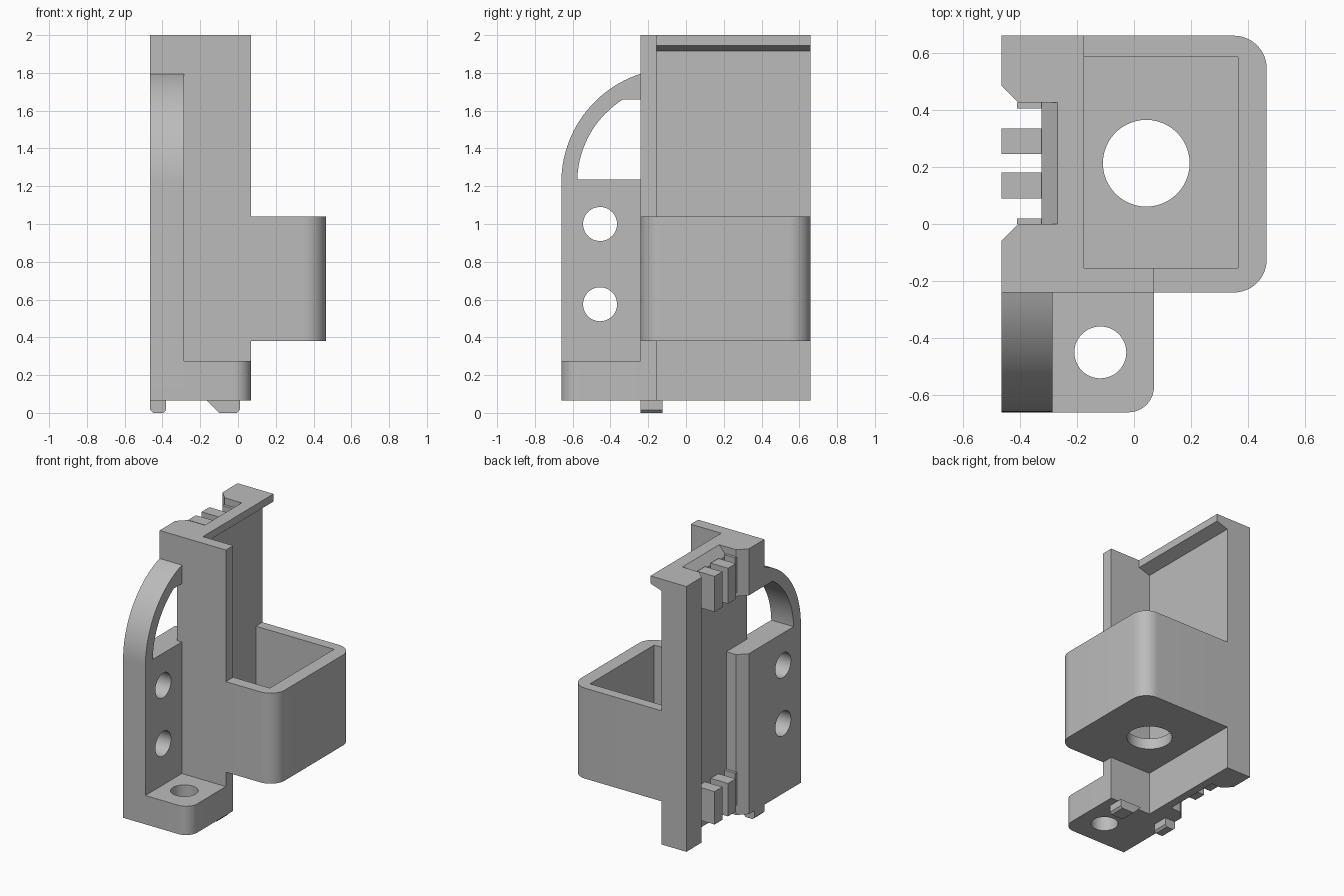
import bpy, bmesh
from math import sin, cos, pi, radians, sqrt, atan2
from mathutils import Vector

default = bpy.data.objects.get("Cube")
if default:
    bpy.data.objects.remove(default, do_unlink=True)

grey = bpy.data.materials.new("plain grey")
grey.use_nodes = True
COLOUR = (0.5, 0.5, 0.5, 1)
grey.diffuse_color = COLOUR
grey.node_tree.nodes["Principled BSDF"].inputs["Base Color"].default_value = COLOUR


def prism(name, pts, axis, lo, hi):
    """Extrude a closed profile along an axis (profile planes: yz, xz, xy)."""
    place = {"x": lambda a, b, t: (t, a, b),
             "y": lambda a, b, t: (a, t, b),
             "z": lambda a, b, t: (a, b, t)}[axis]
    bm = bmesh.new()
    base = bm.faces.new([bm.verts.new(place(a, b, lo)) for a, b in pts])
    top = bmesh.ops.extrude_face_region(bm, geom=[base])["geom"]
    verts = [v for v in top if isinstance(v, bmesh.types.BMVert)]
    bmesh.ops.translate(bm, verts=verts, vec=Vector(place(0, 0, hi - lo)))
    bmesh.ops.recalc_face_normals(bm, faces=bm.faces)
    mesh = bpy.data.meshes.new(name)
    bm.to_mesh(mesh)
    bm.free()
    mesh.materials.append(grey)
    ob = bpy.data.objects.new(name, mesh)
    bpy.context.collection.objects.link(ob)
    return ob


def rect(a0, a1, b0, b1):
    return [(a0, b0), (a1, b0), (a1, b1), (a0, b1)]


def block(name, x, y, z):
    return prism(name, rect(*x, *y), "z", *z)


def arc(ca, cb, r, start, end, n=12):
    angles = [start + (end - start) * i / n for i in range(n + 1)]
    return [(ca + r * cos(t), cb + r * sin(t)) for t in angles]


def rod(name, a, b, r, axis, lo, hi):
    return prism(name, arc(a, b, r, 0, 2 * pi, 48)[:-1], axis, lo, hi)


def finish(ob, cutters=()):
    """Cut the part, then smooth only its curved faces."""
    bpy.ops.object.select_all(action="DESELECT")
    bpy.context.view_layer.objects.active = ob
    ob.select_set(True)
    for cutter in cutters:
        cutter.hide_render = True
        mod = ob.modifiers.new("cut", "BOOLEAN")
        mod.operation, mod.solver, mod.object = "DIFFERENCE", "EXACT", cutter
        bpy.ops.object.modifier_apply(modifier=mod.name)
        bpy.data.objects.remove(cutter, do_unlink=True)
    bpy.ops.object.shade_smooth_by_angle(angle=radians(30))


# Main levels
BACK, INNER, GROOVE, LIP = -0.465, -0.265, -0.325, -0.175
FRONT, REAR, WALL_IN, SIDE = -0.24, 0.66, -0.155, 0.07
BASE, TOP = 0.065, 2.0

# Upright wall with side cheek and a chamfered groove in its back
wall = prism("upright_wall", [
    (BACK, FRONT), (SIDE, FRONT), (SIDE, WALL_IN), (INNER, WALL_IN),
    (INNER, REAR), (BACK, REAR), (BACK, 0.485), (-0.405, 0.425),
    (GROOVE, 0.425), (GROOVE, 0), (-0.405, 0), (BACK, -0.06)], "z", BASE, TOP)
slope = prism("groove_slope_cutter",
              [(-0.34, 1.925), (GROOVE, 1.935), (-0.268, 2.0), (-0.268, 2.05), (-0.34, 2.05)],
              "y", 0, 0.425)
pass_cut = block("side_passage_cutter", (-0.6, GROOVE), (-0.3, 0.1), (1.235, 1.66))
finish(wall, [slope, pass_cut])

# Overhanging lip at the top of the wall
lip = prism("top_lip", [(INNER, 1.915), (LIP, 1.945), (LIP, TOP), (INNER, TOP)],
            "y", WALL_IN, REAR)
finish(lip)

# Open box with a round hole in its floor
R = 0.115
X1 = 0.465
outline = [(INNER, FRONT)] + arc(X1 - R, FRONT + R, R, -pi / 2, 0) \
    + arc(X1 - R, REAR - R, R, 0, pi / 2) + [(INNER, REAR)]
box = prism("open_box", outline, "z", 0.38, 1.04)
finish(box, [block("pocket_cutter", (-0.4, 0.365), (WALL_IN, 0.585), (0.46, 1.2)),
             rod("floor_hole_cutter", 0.043, 0.213, 0.152, "z", 0.2, 0.6)])

# Side bracket with curved brace, window and two screw holes
CY, CZ, RO, RI = -0.056, 1.22, 0.604, 0.52
end = atan2(sqrt(RO ** 2 - (FRONT - CY) ** 2), FRONT - CY)
profile = [(FRONT, BASE)] + arc(CY, CZ, RO, end, pi, 24) + [(-0.66, BASE)]
bracket = prism("side_bracket", profile, "x", BACK, -0.285)
start = pi - math_low if (math_low := None) else pi - atan2(0.015, RI)
stop = atan2(0.44, -sqrt(RI ** 2 - 0.44 ** 2))
window = prism("window_cutter", [(-0.2, 1.66)] + arc(CY, CZ, RI, stop, start, 20)
               + [(-0.2, 1.235)], "x", -0.6, -0.2)
holes = [rod("screw_hole_cutter", -0.455, z, 0.09, "x", -0.6, -0.2) for z in (0.575, 1.0)]
finish(bracket, [window] + holes)

# Foot with rounded corner and screw hole
r = 0.09
foot = prism("foot", [(-0.285, -0.66)] + arc(SIDE - r, -0.66 + r, r, -pi / 2, 0)
             + [(SIDE, FRONT), (-0.285, FRONT)], "z", BASE, 0.275)
finish(foot, [rod("foot_hole_cutter", -0.118, -0.45, 0.091, "z", 0, 0.4)])

# Rows of teeth at both ends of the groove
for label, low, high in (("upper", 1.69, 1.95), ("lower", 0.14, 0.38)):
    for y0, y1 in ((0, 0.02), (0.09, 0.18), (0.245, 0.335), (0.405, 0.425)):
        depth = BACK if y1 - y0 > 0.05 else -0.41
        block(label + "_tooth", (depth, GROOVE), (y0, y1), (low, high))

# Locating pegs below the base
c = 0.015
prism("square_peg", [(BACK, BASE), (BACK, c), (BACK + c, 0), (-0.38 - c, 0),
                     (-0.38, c), (-0.38, BASE)], "y", FRONT, -0.125)
prism("wedge_peg", [(-0.165, BASE), (-0.115, c), (-0.1, 0), (0.01 - c, 0),
                    (0.01, c), (0.01, BASE)], "y", FRONT, -0.125)
